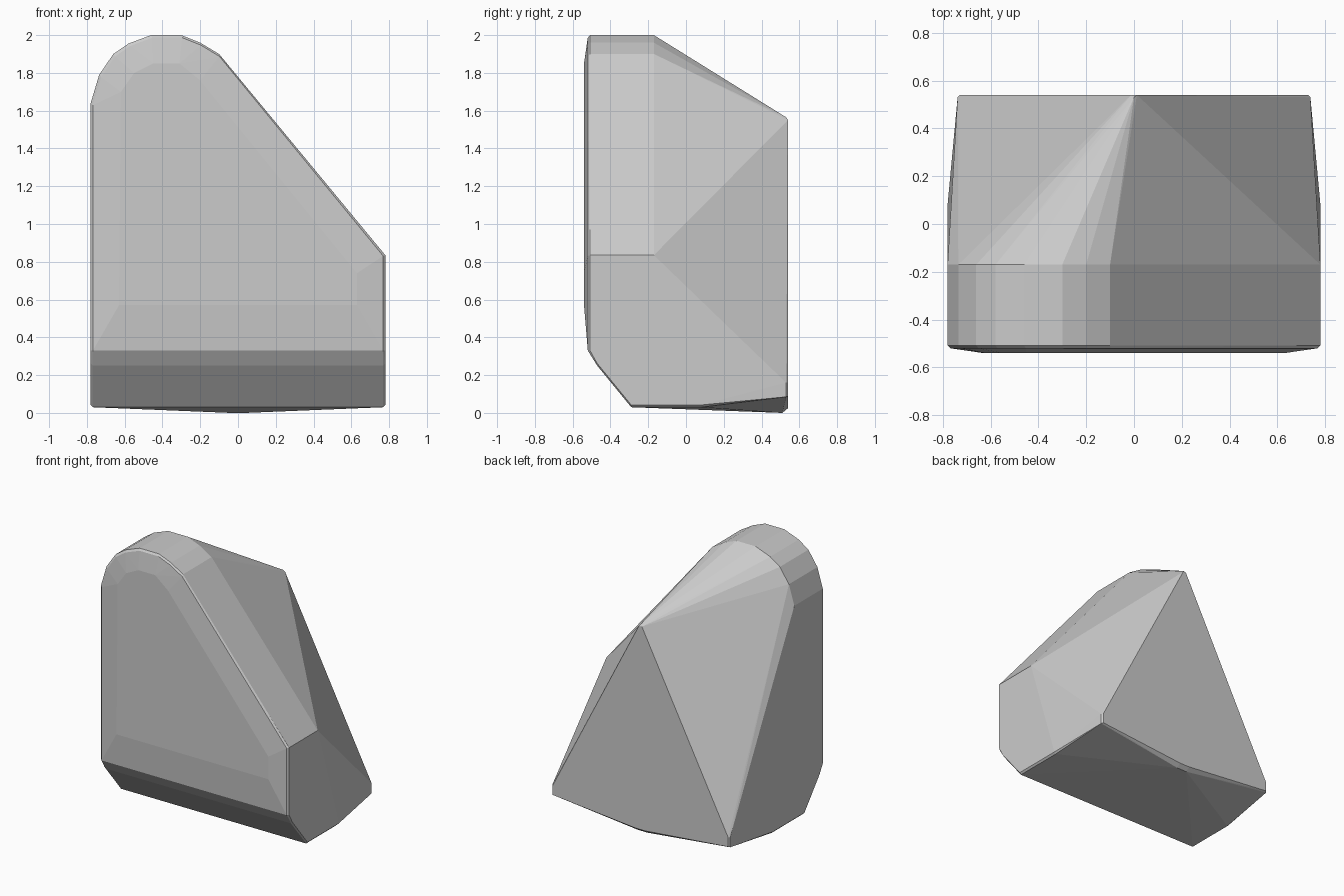
import bpy, bmesh

if "Cube" in bpy.data.objects:
    bpy.data.objects.remove(bpy.data.objects["Cube"])

points = []


def add(x, y, z):
    points.append((x, y, z))


def add_pair(x, y, z):
    add(x, y, z)
    add(-x, y, z)


# Rounded outline of the front slab (x, z), repeated along y
outline = [(0.78, 0.33), (0.78, 0.835), (-0.10, 1.90), (-0.20, 1.96), (-0.30, 2.0),
           (-0.46, 2.0), (-0.58, 1.955), (-0.66, 1.90), (-0.735, 1.79), (-0.78, 1.64),
           (-0.78, 0.33)]
for x, z in outline:
    if z > 0.5:
        add(x, -0.17, z)
    add(x, -0.508, z)
    add(x * 0.985, -0.52, 0.33 + (z - 0.33) * 0.992)

# Shallow raised panel on the front
for x, z in [(-0.63, 0.57), (0.63, 0.57), (0.63, 0.74), (-0.20, 1.76), (-0.31, 1.85),
             (-0.45, 1.85), (-0.55, 1.80), (-0.62, 1.70)]:
    add(x, -0.54, z)

# Sloping lower front and the straight underside edges
for x, dz in [(0.78, 0.012), (0.768, 0.0)]:
    add_pair(x, -0.47, 0.25 + dz)
    add_pair(x, -0.29, 0.03 + dz)
    add_pair(x, 0.08, 0.03 + dz)

# Triangular back: narrow peak, two wide corners, low middle
add_pair(0.012, 0.54, 1.55)
add(0, 0.53, 1.565)
add_pair(0.738, 0.53, 0.085)
add_pair(0.738, 0.53, 0.16)
add_pair(0.728, 0.54, 0.09)
add_pair(0.728, 0.54, 0.16)
add_pair(0.04, 0.54, 0.025)
add_pair(0.04, 0.51, 0.0)

# Wrap all guide points in one convex body
bm = bmesh.new()
for p in points:
    bm.verts.new(p)
hull = bmesh.ops.convex_hull(bm, input=bm.verts)
bmesh.ops.delete(bm, geom=[v for v in bm.verts if not v.link_faces], context='VERTS')
bmesh.ops.dissolve_limit(bm, angle_limit=0.01, verts=bm.verts, edges=bm.edges)
bmesh.ops.recalc_face_normals(bm, faces=bm.faces)
mesh = bpy.data.meshes.new("faceted_rock")
bm.to_mesh(mesh)
bm.free()
obj = bpy.data.objects.new("faceted_rock", mesh)
bpy.context.collection.objects.link(obj)
